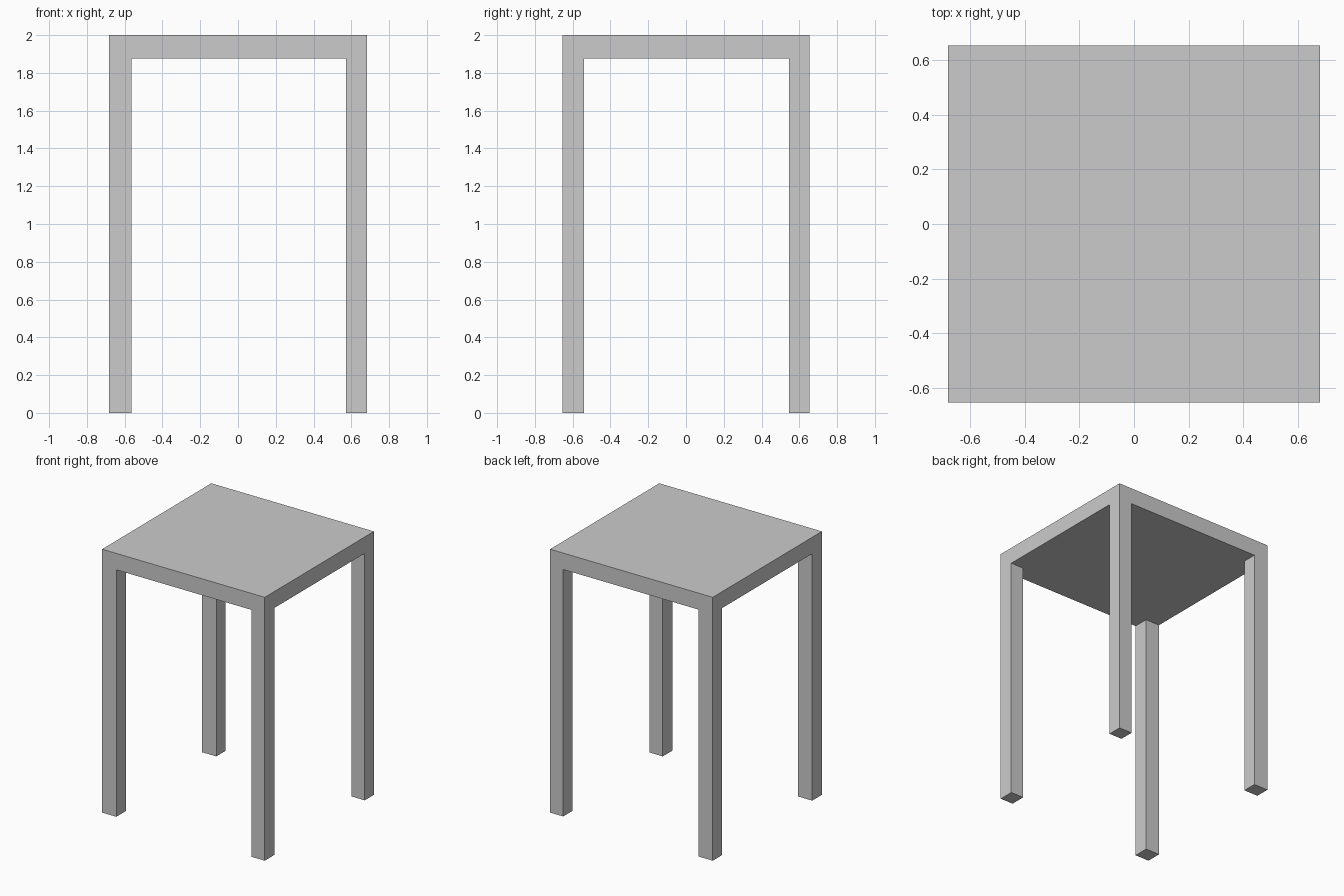
import bpy, bmesh
from mathutils import Vector, Matrix

if "Cube" in bpy.data.objects:
    bpy.data.objects.remove(bpy.data.objects["Cube"])

X, Y, TOP, UNDER = 0.683, 0.655, 2.0, 1.875
LEFT, RIGHT, FRONT, BACK = -0.564, 0.573, -0.539, 0.545   # inner leg faces

bm = bmesh.new()

# Table top slab
bmesh.ops.create_cube(bm, size=1, matrix=Matrix.Translation((0, 0, (TOP + UNDER) / 2))
                      @ Matrix.Diagonal((2 * X, 2 * Y, TOP - UNDER, 1)))

# Loop cuts along the inner leg faces
for co, no in (((LEFT, 0, 0), (1, 0, 0)), ((RIGHT, 0, 0), (1, 0, 0)),
               ((0, FRONT, 0), (0, 1, 0)), ((0, BACK, 0), (0, 1, 0))):
    bmesh.ops.bisect_plane(bm, geom=bm.verts[:] + bm.edges[:] + bm.faces[:],
                           plane_co=Vector(co), plane_no=Vector(no))


def is_corner(face):
    c = face.calc_center_median()
    return (abs(c.z - UNDER) < 1e-4 and not LEFT < c.x < RIGHT
            and not FRONT < c.y < BACK)


# Legs extruded down from the four underside corners
corners = [f for f in bm.faces if is_corner(f)]
for f in bmesh.ops.extrude_discrete_faces(bm, faces=corners)["faces"]:
    for v in f.verts:
        v.co.z = 0

bmesh.ops.recalc_face_normals(bm, faces=bm.faces[:])
mesh = bpy.data.meshes.new("table")
bm.to_mesh(mesh)
bm.free()
bpy.context.collection.objects.link(bpy.data.objects.new("table", mesh))
